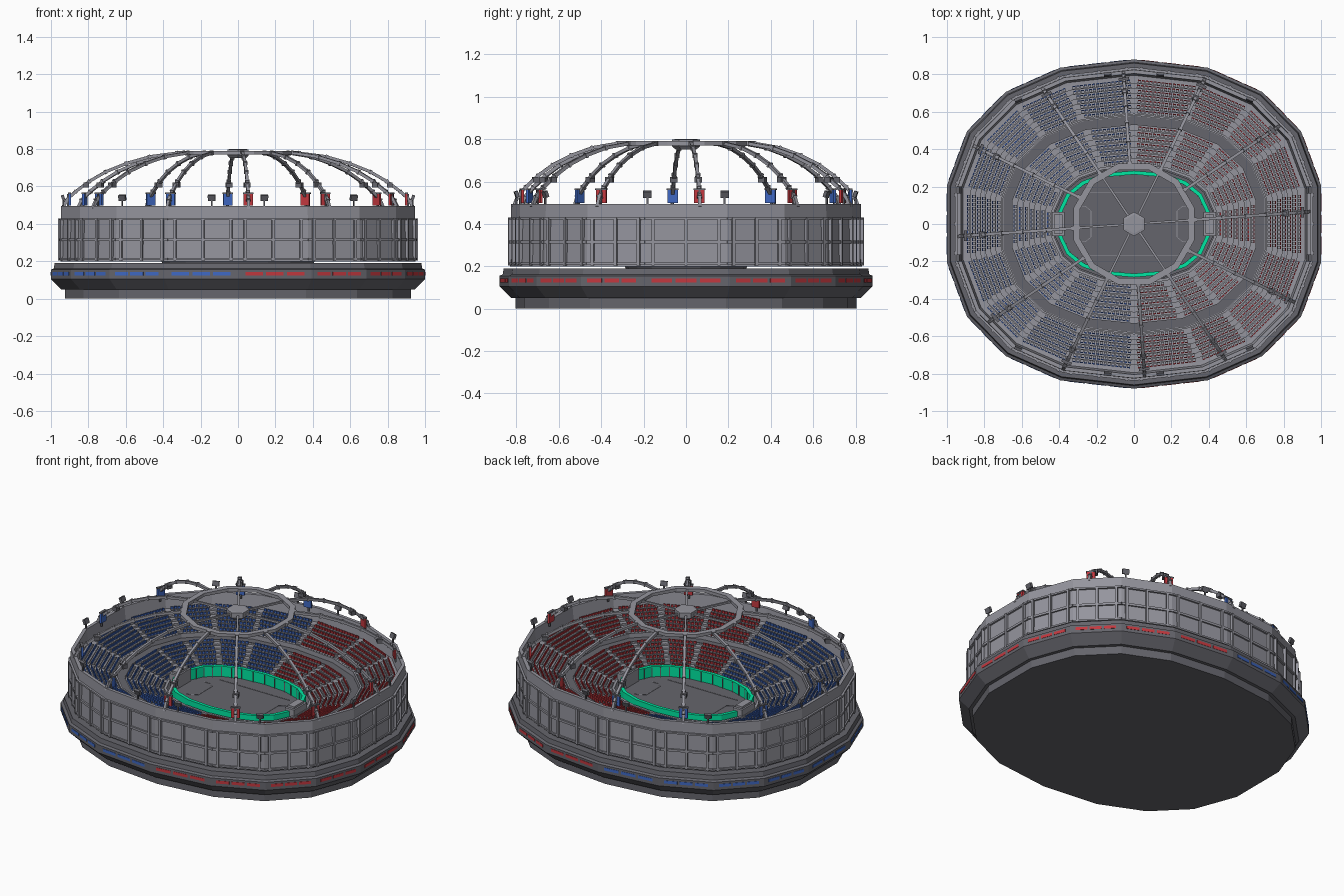
import bpy, bmesh, math
from mathutils import Matrix, Vector

if "Cube" in bpy.data.objects:
    bpy.data.objects.remove(bpy.data.objects["Cube"])

N, STEP = 18, 20.0


def material(name, c):
    m = bpy.data.materials.new(name)
    m.diffuse_color = (*c, 1)
    m.use_nodes = True
    m.node_tree.nodes["Principled BSDF"].inputs["Base Color"].default_value = m.diffuse_color
    return m


BLUE = material("blue", (0.05, 0.14, 0.55))
RED = material("red", (0.55, 0.04, 0.05))
GREEN = material("green", (0.0, 0.8, 0.36))
DARK = material("dark_grey", (0.13, 0.13, 0.15))
GREY = material("grey", (0.3, 0.3, 0.34))


def finish(bm, name, mat=GREY):
    me = bpy.data.meshes.new(name)
    bm.to_mesh(me)
    bm.free()
    me.materials.append(mat)
    ob = bpy.data.objects.new(name, me)
    bpy.context.collection.objects.link(ob)


def corner(r, z, i):
    # corner i of the 18-sided oval; ry is always 0.12 less than rx
    a = math.radians(10 + STEP * i)
    f = lambda v, p: math.copysign(abs(v) ** p, v)
    return Vector((r * f(math.cos(a), .88) / 0.9866, (r - 0.12) * f(math.sin(a), .83), z))


def round_corner(n):
    return lambda r, z, i: Vector((r * math.cos(math.tau * (i + .5) / n), r * math.sin(math.tau * (i + .5) / n), z))


def spot(r, z, deg):
    # frame on the oval: x along the edge, -y outward
    k = (deg - 10) / STEP
    i = math.floor(k)
    a, b = corner(r, z, i), corner(r, z, i + 1)
    d = b - a
    return Matrix.Translation(a.lerp(b, k - i)) @ Matrix.Rotation(math.atan2(d.y, d.x), 4, 'Z')


def polar_spot(r, z, deg):
    # same frame, found by true compass angle
    d = deg
    for _ in range(25):
        p = spot(r, z, d).translation
        err = deg - math.degrees(math.atan2(p.y, p.x))
        d += .6 * ((err + 180) % 360 - 180)
    return spot(r, z, d)


def box(bm, m, size, off=(0, 0, 0), tilt=0):
    bmesh.ops.create_cube(bm, size=1, matrix=m @ Matrix.Translation(off)
                          @ Matrix.Rotation(tilt, 4, 'X') @ Matrix.Diagonal((*size, 1)))


def beam(bm, p, q, w):
    d = q - p
    m = Matrix.Translation((p + q) / 2) @ d.to_track_quat('Z', 'Y').to_matrix().to_4x4()
    box(bm, m, (w, w, d.length))


def sweep(name, prof, mat=GREY, fn=corner, n=N, closed=True):
    # carry an (r, z) profile round the plan; open profiles are capped
    bm = bmesh.new()
    rings = [[bm.verts.new(fn(r, z, i)) for i in range(n)] for r, z in prof]
    pairs = list(zip(rings, rings[1:])) + ([(rings[-1], rings[0])] if closed else [])
    for a, b in pairs:
        for i in range(n):
            j = (i + 1) % n
            bm.faces.new((a[i], a[j], b[j], b[i]))
    if not closed:
        bm.faces.new(rings[0])
        bm.faces.new(rings[-1])
    bmesh.ops.recalc_face_normals(bm, faces=bm.faces)
    finish(bm, name, mat)


# Plinth and the low platform that carries the bowl
sweep("plinth", [(.925, 0), (.925, .05), (.945, .05), (1, .105), (1, .155), (.985, .162), (.98, .19)],
      DARK, closed=False)
sweep("field_floor", [(.4, .18), (.42, .22)], DARK, closed=False)

# Outer wall and stepped seating bowl in one profile
prof = [(.95, .2), (.945, .495), (.925, .495), (.915, .41)]
rows = []
for k in reversed(range(7)):
    r, z = .71 + .027 * k, .337 + .012 * k
    prof += [(r + .027, z), (r, z)]
    rows.append((r + .014, z))
prof += [(.71, .35), (.70, .35), (.70, .32), (.65, .32)]
for k in reversed(range(7)):
    r, z = .44 + .03 * k, .245 + .011 * k
    prof += [(r + .03, z), (r, z)]
    rows.append((r + .016, z))
prof += [(.44, .262), (.425, .262), (.425, .2)]
sweep("seating_bowl", prof)
sweep("walkway", [(.698, .32), (.698, .323), (.652, .323), (.652, .32)], DARK)

# Individual seats: grey cushions, backs blue on the left half, red on the right
backs, cushions = {True: bmesh.new(), False: bmesh.new()}, bmesh.new()
for r, z in rows:
    for i in range(N):
        L = (corner(r, z, i + 1) - corner(r, z, i)).length
        n = int((L - .024) / .021)
        for j in range(n):
            t = .5 + (j - (n - 1) / 2) * .021 / L
            m = spot(r, z, 10 + STEP * (i + t))
            box(cushions, m, (.016, .013, .006), (0, .004, .007))
            box(backs[m.translation.x > 0], m, (.016, .006, .018), (0, -.005, .014))
finish(backs[True], "red_seat_backs", RED)
finish(backs[False], "blue_seat_backs", BLUE)
finish(cushions, "seat_cushions")

# Facade rails, mullions and light strips on the plinth
bm = bmesh.new()
strips = {True: bmesh.new(), False: bmesh.new()}
for i in range(N):
    L = (corner(.95, 0, i + 1) - corner(.95, 0, i)).length
    mid = 20 + STEP * i
    for z, h in ((.213, .01), (.315, .014), (.425, .01)):
        box(bm, spot(.95, z, mid), (L, .016, h))
    for t in (.1, .5, .9):
        box(bm, spot(.95, .317, 10 + STEP * (i + t)), (.014, .026, .225))
    for t in (.22, .5, .78):
        m = spot(1, .133, 10 + STEP * (i + t))
        box(strips[m.translation.x > 0], m, (L * .25, .004, .018))
finish(bm, "facade_frame")
finish(strips[True], "red_light_strips", RED)
finish(strips[False], "blue_light_strips", BLUE)

# Green boards round the field, with posts
sweep("field_boards", [(.405, .22), (.405, .285), (.385, .285), (.385, .22)], GREEN)
bm = bmesh.new()
for i in range(N * 2):
    box(bm, spot(.385, .25, i * 10), (.005, .008, .06))
finish(bm, "board_posts", DARK)

# Field markings
bm = bmesh.new()
I = Matrix.Identity(4)
for s in (-1, 1):
    box(bm, I, (.5, .004, .003), (0, s * .17, .221))
    box(bm, I, (.004, .14, .003), (s * .23, 0, .221))
    for u in (-1, 1):
        beam(bm, Vector((s * .23, u * .07, .221)), Vector((s * .26, u * .095, .221)), .003)
        box(bm, I, (.04, .004, .003), (s * .28, u * .095, .221))
finish(bm, "field_lines", GREY)

# Gate houses at both ends
bm = bmesh.new()
for s in (-1, 1):
    box(bm, I, (.065, .13, .08), (s * .405, 0, .26))
    box(bm, I, (.045, .1, .015), (s * .405, 0, .305))
finish(bm, "gate_houses")

# Open roof: ring, hub and spokes
sweep("roof_ring", [(.335, .77), (.335, .79), (.3, .79), (.3, .77)], fn=round_corner(12), n=12)
sweep("roof_hub", [(.05, .752), (.065, .765), (.065, .798), (.05, .8)], fn=round_corner(6), n=6, closed=False)

# Twelve curved ribs with collars, lamps and hanging banners
ribs, lamps, spokes = bmesh.new(), bmesh.new(), bmesh.new()
banners = {True: bmesh.new(), False: bmesh.new()}
path = [(1, .48), (.96, .53), (.88, .575), (.76, .63), (.62, .68), (.44, .725), (.24, .76), (0, .78)]
for k in range(12):
    deg = 4 + 30 * k
    m = polar_spot(.94, 0, deg)
    base = m.translation.copy()
    inner = base.normalized() * .32
    pts = [inner.lerp(base, f) + Vector((0, 0, z)) for f, z in path]
    for p, q in zip(pts, pts[1:]):
        beam(ribs, p, q, .016)
        beam(ribs, p.lerp(q, .9), q, .023)
    rot = m.to_3x3().to_4x4()
    box(lamps, Matrix.Translation(pts[2].lerp(pts[3], .6)) @ rot, (.034, .03, .026), (0, .01, .0))
    if k % 2 == 0:
        a = base.normalized()
        beam(spokes, a * .05 + Vector((0, 0, .778)), a * .31 + Vector((0, 0, .778)), .012)
    b = polar_spot(.9, .53, deg)
    box(banners[base.x > 0], b, (.05, .012, .062))
    box(lamps, b, (.056, .016, .008), (0, 0, .034))
    box(lamps, b, (.01, .01, .09), (0, -.008, -.015))
finish(ribs, "roof_ribs")
finish(spokes, "roof_spokes")
finish(lamps, "rib_lamps", DARK)
finish(banners[True], "red_banners", RED)
finish(banners[False], "blue_banners", BLUE)

# Floodlights standing on the wall top
bm = bmesh.new()
for a in (11, 47, 80):
    for deg in (a, 180 - a, 180 + a, 360 - a):
        m = polar_spot(.935, .49, deg)
        box(bm, m, (.008, .008, .05), (0, 0, .02))
        box(bm, m, (.04, .016, .03), (0, .0, .05), .35)
finish(bm, "floodlights", DARK)
